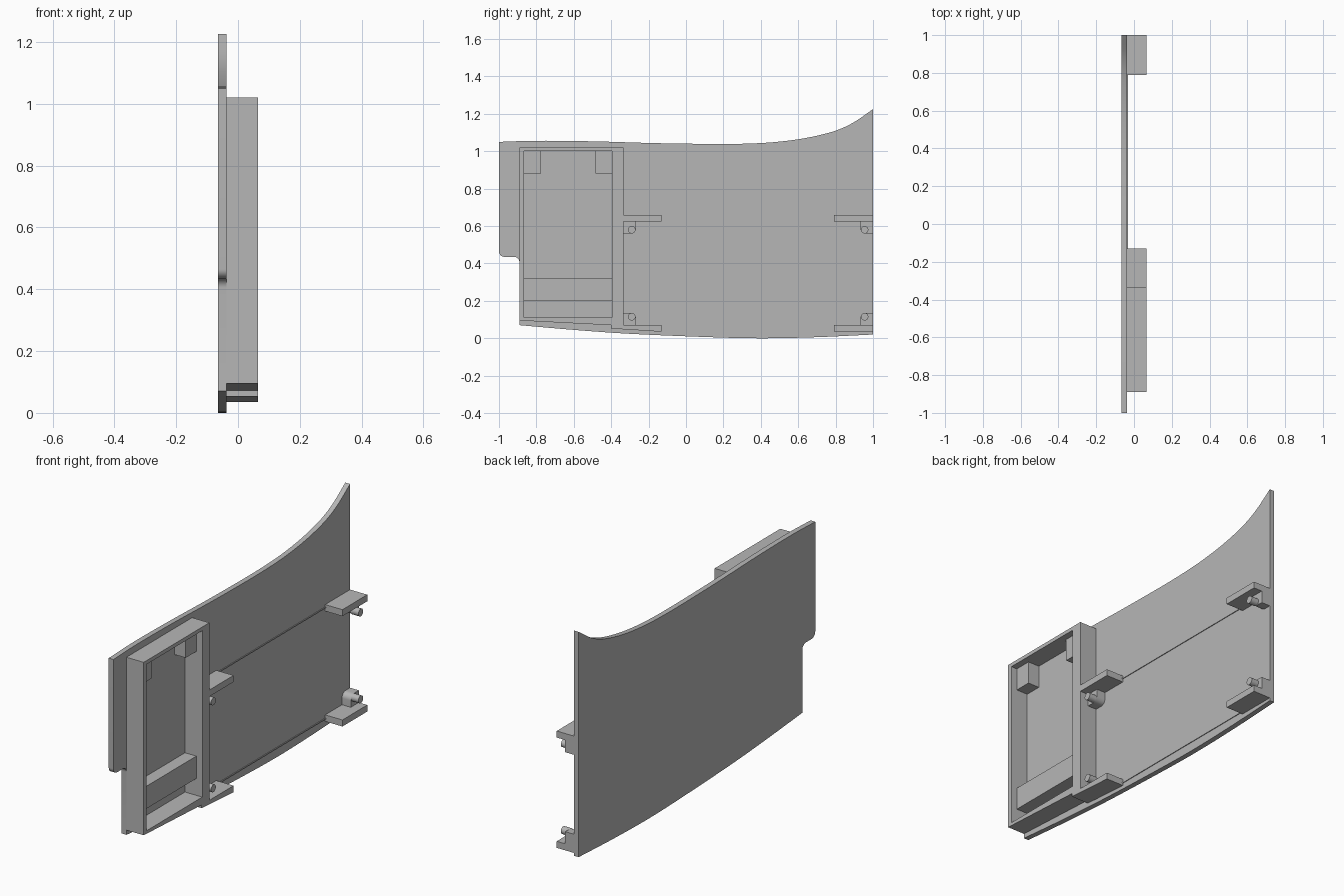
import bpy, bmesh, math
from mathutils import Vector

cube = bpy.data.objects.get("Cube")
if cube:
    bpy.data.objects.remove(cube, do_unlink=True)

grey = bpy.data.materials.new("plain grey")
grey.use_nodes = True
grey.diffuse_color = (0.47, 0.47, 0.47, 1)
grey.node_tree.nodes["Principled BSDF"].inputs["Base Color"].default_value = grey.diffuse_color

BACK, FACE, FRONT, INNER = -0.065, -0.037, 0.065, 0.03


def extrude(name, points, x0, x1):
    """Extrude a (y, z) outline along x."""
    bm = bmesh.new()
    base = bm.faces.new([bm.verts.new((x0, y, z)) for y, z in points])
    out = bmesh.ops.extrude_face_region(bm, geom=[base])
    moved = [v for v in out["geom"] if isinstance(v, bmesh.types.BMVert)]
    bmesh.ops.translate(bm, verts=moved, vec=(x1 - x0, 0, 0))
    bmesh.ops.recalc_face_normals(bm, faces=bm.faces)
    mesh = bpy.data.meshes.new(name)
    bm.to_mesh(mesh)
    bm.free()
    mesh.materials.append(grey)
    obj = bpy.data.objects.new(name, mesh)
    bpy.context.collection.objects.link(obj)
    return obj


def box(name, y0, y1, z0, z1, x0=FACE, x1=FRONT):
    return extrude(name, [(y0, z0), (y1, z0), (y1, z1), (y0, z1)], x0, x1)


def smooth_path(points, steps=5):
    """Catmull-Rom interpolation through the points."""
    p = [Vector(q) for q in points]
    p = [2 * p[0] - p[1]] + p + [2 * p[-1] - p[-2]]
    path = []
    for a, b, c, d in zip(p, p[1:], p[2:], p[3:]):
        for i in range(steps):
            t = i / steps
            path.append(0.5 * (2 * b + (c - a) * t + (2 * a - 5 * b + 4 * c - d) * t**2
                               + (3 * b - a - 3 * c + d) * t**3))
    return path + [p[-2]]


def arc(cy, cz, r, start, end, n=8):
    angles = [math.radians(start + (end - start) * i / n) for i in range(n + 1)]
    return [(cy + r * math.cos(a), cz + r * math.sin(a)) for a in angles]


def shade(obj):
    bpy.ops.object.select_all(action="DESELECT")
    obj.select_set(True)
    bpy.context.view_layer.objects.active = obj
    bpy.ops.object.shade_smooth_by_angle(angle=math.radians(30))


# Curved side panel with a notched lower front corner
top = smooth_path([(-1, 1.05), (-0.8, 1.056), (-0.5, 1.053), (-0.1, 1.042), (0.3, 1.04),
                   (0.55, 1.057), (0.75, 1.095), (0.88, 1.145), (1, 1.225)])
bottom = smooth_path([(1, 0.02), (0.7, 0.006), (0.4, 0), (0.1, 0.007),
                      (-0.3, 0.024), (-0.6, 0.045), (-0.89, 0.07)])
notch = arc(-0.92, 0.405, 0.03, 0, 90) + arc(-0.97, 0.465, 0.03, 270, 180)
shade(extrude("side_panel", top + bottom + notch, BACK, FACE))

# Raised frame with a rectangular opening
frame = extrude("frame", [(-0.89, 0.095), (-0.4, 0.07), (-0.4, 0.053), (-0.335, 0.048),
                          (-0.335, 1.02), (-0.89, 1.02)], FACE, FRONT)
cutter = box("frame_cutter", -0.865, -0.395, 0.11, 1.0, FACE - 0.1, FRONT + 0.1)
cutter.hide_render = True
cut = frame.modifiers.new("opening", "BOOLEAN")
cut.operation, cut.solver, cut.object = "DIFFERENCE", "EXACT", cutter
bpy.context.view_layer.objects.active = frame
bpy.ops.object.modifier_apply(modifier=cut.name)
bpy.data.objects.remove(cutter, do_unlink=True)

# Blocks inside the opening
box("front_corner_block", -0.865, -0.775, 0.88, 1.0, x1=INNER)
box("rear_corner_block", -0.485, -0.395, 0.88, 1.0, x1=INNER)
box("cross_block", -0.865, -0.395, 0.2, 0.32, x1=INNER)

# Ledges, with rounded tabs and pegs
box("front_upper_ledge", -0.335, -0.13, 0.625, 0.66)
box("rear_upper_ledge", 0.79, 1, 0.625, 0.66)
extrude("front_lower_ledge", [(-0.335, 0.048), (-0.13, 0.035), (-0.13, 0.07), (-0.335, 0.07)],
        FACE, FRONT)
box("rear_lower_ledge", 0.79, 1, 0.035, 0.07)
for end, y, sy in (("front", -0.335, 1), ("rear", 1, -1)):
    for level, z, sz in (("upper", 0.625, -1), ("lower", 0.07, 1)):
        outline = [(0, 0), (0.068, 0)] + arc(0.038, 0.035, 0.03, 0, 90) + [(0, 0.065)]
        tab = [(y + sy * a, z + sz * b) for a, b in outline]
        shade(extrude(f"{end}_{level}_tab", tab, FACE, 0.015))
        peg = arc(y + sy * 0.045, z + sz * 0.045, 0.02, 0, 345, 23)
        shade(extrude(f"{end}_{level}_peg", peg, 0.015, 0.058))

# Fine ribs joining the ledges
for level, z in (("upper", 0.645), ("lower", 0.05)):
    box(f"{level}_rib", -0.13, 0.79, z - 0.003, z + 0.003, x1=FACE + 0.004)
